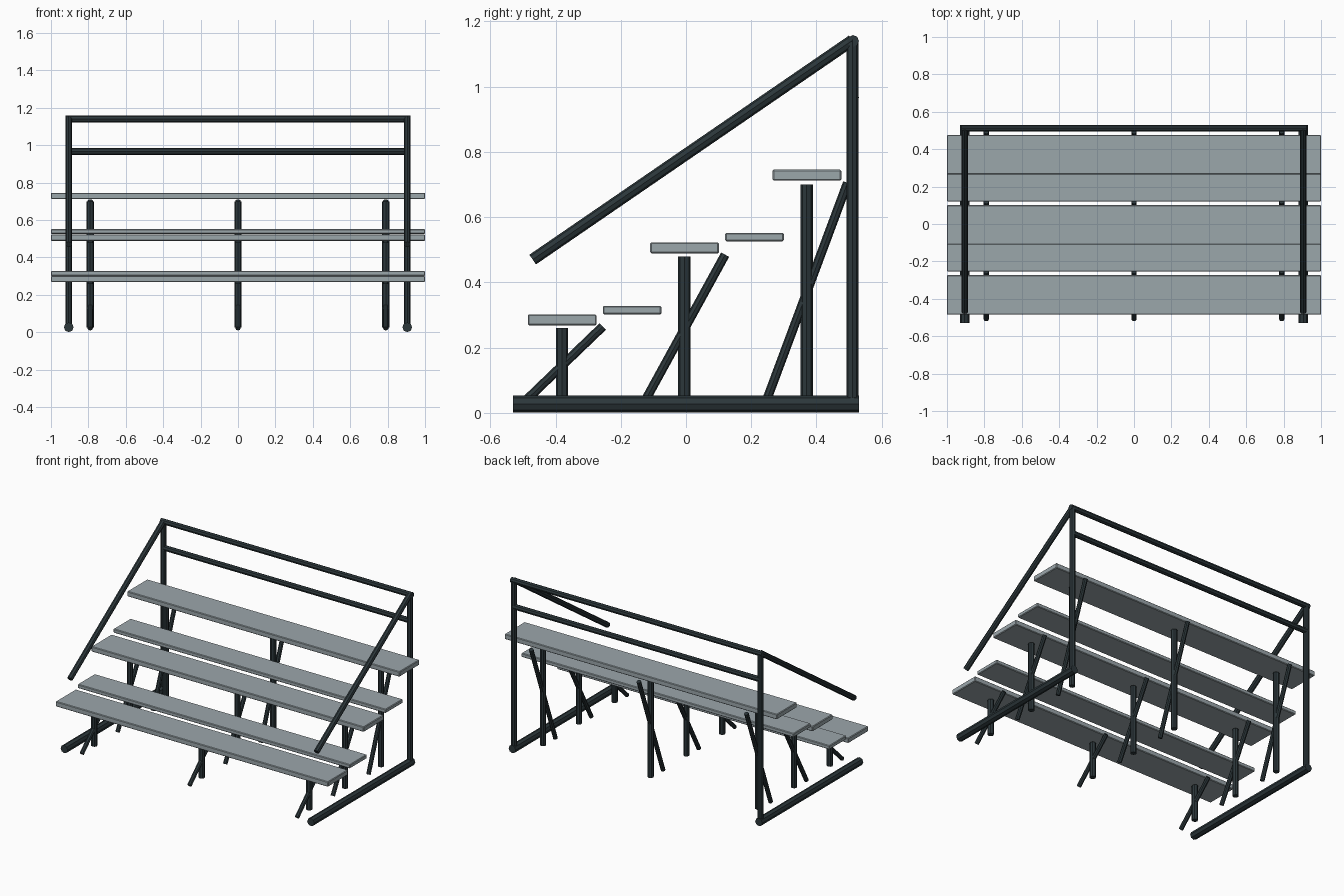
import bpy
from mathutils import Vector

cube = bpy.data.objects.get("Cube")
if cube:
    bpy.data.objects.remove(cube, do_unlink=True)


def material(name, colour):
    mat = bpy.data.materials.new(name)
    mat.use_nodes = True
    mat.diffuse_color = colour
    mat.node_tree.nodes["Principled BSDF"].inputs["Base Color"].default_value = colour
    return mat


steel = material("dark painted steel", (0.025, 0.038, 0.043, 1))
aluminium = material("grey aluminium", (0.33, 0.385, 0.41, 1))


def tube(name, start, end, radius):
    """Eight-sided tube between two points."""
    a, b = Vector(start), Vector(end)
    axis = b - a
    bpy.ops.mesh.primitive_cylinder_add(vertices=8, radius=radius, depth=axis.length,
                                        location=(a + b) / 2)
    ob = bpy.context.object
    ob.name = name
    ob.rotation_euler = axis.to_track_quat('Z', 'Y').to_euler()
    ob.data.materials.append(steel)
    return ob


def plank(name, y0, y1, z0, z1):
    """Full-width board with slightly eased edges."""
    bpy.ops.mesh.primitive_cube_add(size=1, location=(0, (y0 + y1) / 2, (z0 + z1) / 2))
    ob = bpy.context.object
    ob.name = name
    ob.scale = (2, y1 - y0, z1 - z0)
    bpy.ops.object.transform_apply(location=False, rotation=False, scale=True)
    ob.data.materials.append(aluminium)
    bevel = ob.modifiers.new("eased edges", 'BEVEL')
    bevel.width = 0.004
    bevel.segments = 1


# Seats and footboards
for row, (y, z) in enumerate([(-0.485, 0.268), (-0.11, 0.489), (0.265, 0.712)], 1):
    plank(f"seat_{row}", y, y + 0.211, z, z + 0.034)
for row, (y, z) in enumerate([(-0.255, 0.302), (0.12, 0.526)], 1):
    plank(f"footboard_{row}", y, y + 0.18, z, z + 0.026)

# Legs with slanted braces under each row
for side, x in (("right", -0.79), ("middle", 0), ("left", 0.79)):
    for row, (y, top) in enumerate([(-0.38, 0.26), (-0.005, 0.48), (0.37, 0.70)], 1):
        tube(f"leg_{side}_{row}", (x, y, 0.025), (x, y, top), 0.019)
        tube(f"brace_{side}_{row}", (x, y - 0.13, 0.02), (x, y + 0.125, top + 0.005), 0.014)

# Side frames: ground tube, back post and sloping handrail
for side, x in (("right", -0.905), ("left", 0.905)):
    tube(f"ground_tube_{side}", (x, -0.53, 0.027), (x, 0.53, 0.027), 0.026)
    tube(f"back_post_{side}", (x, 0.51, 0.02), (x, 0.51, 1.145), 0.018)
    tube(f"handrail_{side}", (x, -0.47, 0.47), (x, 0.51, 1.142), 0.018)

# Rear guard rails
tube("top_rail", (-0.922, 0.512, 1.14), (0.922, 0.512, 1.14), 0.018)
tube("middle_rail", (-0.905, 0.512, 0.967), (0.905, 0.512, 0.967), 0.018)
